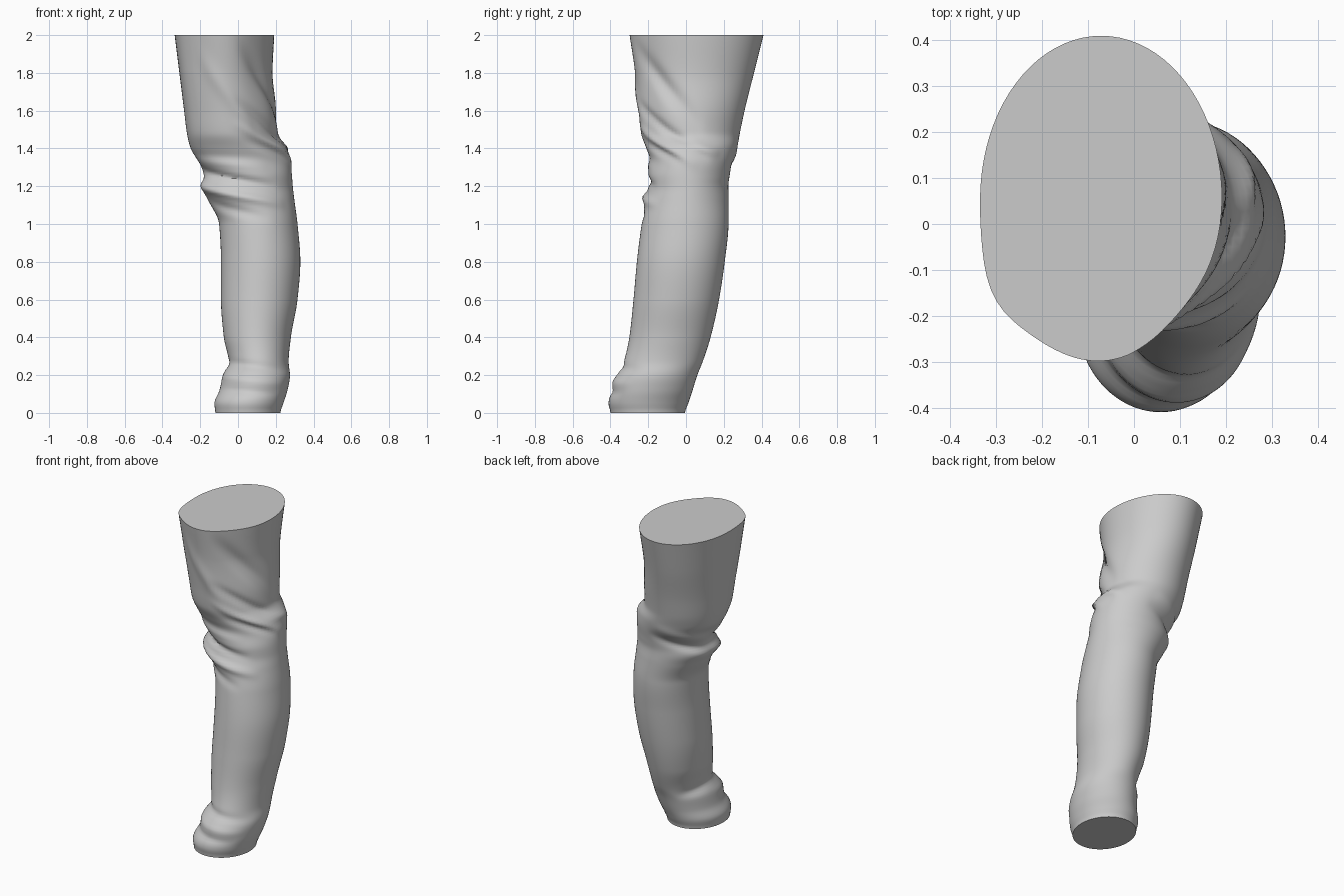
import bpy, bmesh, math

if "Cube" in bpy.data.objects:
    bpy.data.objects.remove(bpy.data.objects["Cube"])

# Silhouette stations: z, x min, x max, y min, y max
STATIONS = [
    (0.00, -.12, .225, -.40, -.005), (0.05, -.125, .24, -.41, .012),
    (0.12, -.098, .262, -.395, .035), (0.20, -.08, .275, -.365, .06),
    (0.27, -.05, .268, -.33, .088), (0.40, -.075, .28, -.30, .13),
    (0.60, -.09, .315, -.278, .175), (0.80, -.09, .33, -.26, .205),
    (1.00, -.10, .315, -.235, .225), (1.13, -.16, .298, -.215, .226),
    (1.20, -.192, .29, -.20, .224), (1.25, -.18, .286, -.20, .23),
    (1.33, -.205, .278, -.187, .25), (1.40, -.25, .26, -.21, .27),
    (1.48, -.27, .213, -.238, .285), (1.60, -.285, .205, -.25, .31),
    (1.80, -.31, .183, -.27, .36), (2.00, -.335, .192, -.30, .41),
]

# Cloth folds: start angle, start z, end angle, end z, height, width
FOLDS = [
    (165, 1.22, 320, 1.10, .022, .025), (175, 1.29, 310, 1.20, -.022, .022),
    (170, 1.35, 300, 1.30, .016, .03), (180, 1.13, 290, 1.03, -.014, .03),
    (275, 1.66, 385, 1.34, -.018, .03), (270, 1.54, 370, 1.30, .014, .025),
    (280, 1.44, 350, 1.33, -.014, .025), (340, 1.43, 400, 1.37, .014, .025),
    (285, 1.95, 375, 1.50, -.022, .06), (235, 1.90, 300, 1.50, .010, .07),
    (75, 1.32, 185, 1.20, -.014, .025), (80, 1.38, 180, 1.28, .012, .03),
    (185, .27, 340, .22, -.010, .022), (180, .20, 330, .15, .010, .022),
    (190, .13, 320, .10, -.010, .02), (110, .22, 200, .27, -.010, .025),
]


def section(z):
    """Monotone cubic interpolation of the stations."""
    n = len(STATIONS)
    i = max(k for k in range(n - 1) if STATIONS[k][0] <= z)

    def slope(k, c):
        if k == 0 or k == n - 1:
            return 0 if k == 0 else (STATIONS[-1][c] - STATIONS[-2][c]) / .2
        p, q, r = STATIONS[k - 1:k + 2]
        a, b = (q[c] - p[c]) / (q[0] - p[0]), (r[c] - q[c]) / (r[0] - q[0])
        return 0 if a * b <= 0 else 2 * a * b / (a + b)

    s, e = STATIONS[i], STATIONS[i + 1]
    h = e[0] - s[0]
    t = (z - s[0]) / h
    return [(2*t**3 - 3*t*t + 1) * s[c] + (t**3 - 2*t*t + t) * h * slope(i, c)
            + (3*t*t - 2*t**3) * e[c] + (t**3 - t*t) * h * slope(i + 1, c)
            for c in range(1, 5)]


def lobe(angle, centre, width):
    d = (angle - centre + 180) % 360 - 180
    return math.exp(-(d / width) ** 2)


def fold_offset(angle, z):
    total = 0
    for a0, z0, a1, z1, height, width in FOLDS:
        t = ((angle - a0) % 360) / (a1 - a0)
        if t < 1:
            line = z0 + (z1 - z0) * t
            total += height * math.sin(math.pi * t) * math.exp(-((z - line) / width) ** 2)
    return total


# Trouser leg: stacked rings with flat end caps
SIDES, RINGS = 80, 150
bm = bmesh.new()
rings = []
for r in range(RINGS + 1):
    z = 2 * r / RINGS
    x0, x1, y0, y1 = section(z)
    upper = min(1, max(0, (z - 1.2) / .6))
    ring = []
    for s in range(SIDES):
        angle = 360 * s / SIDES
        a = math.radians(angle)
        k = 1 + upper * (.07 * lobe(angle, 214, 18) - .05 * lobe(angle, 310, 25))
        f = fold_offset(angle, z)
        ring.append(bm.verts.new((
            (x0 + x1) / 2 + ((x1 - x0) / 2 * k + f) * math.cos(a),
            (y0 + y1) / 2 + ((y1 - y0) / 2 * k + f) * math.sin(a), z)))
    rings.append(ring)
for low, high in zip(rings, rings[1:]):
    for s in range(SIDES):
        n = (s + 1) % SIDES
        bm.faces.new((low[s], low[n], high[n], high[s]))
bm.faces.new(rings[0][::-1])
bm.faces.new(rings[-1])

mesh = bpy.data.meshes.new("trouser_leg")
bm.to_mesh(mesh)
bm.free()
leg = bpy.data.objects.new("trouser_leg", mesh)
bpy.context.collection.objects.link(leg)
bpy.context.view_layer.objects.active = leg
leg.select_set(True)
bpy.ops.object.shade_smooth_by_angle(angle=math.radians(50))
